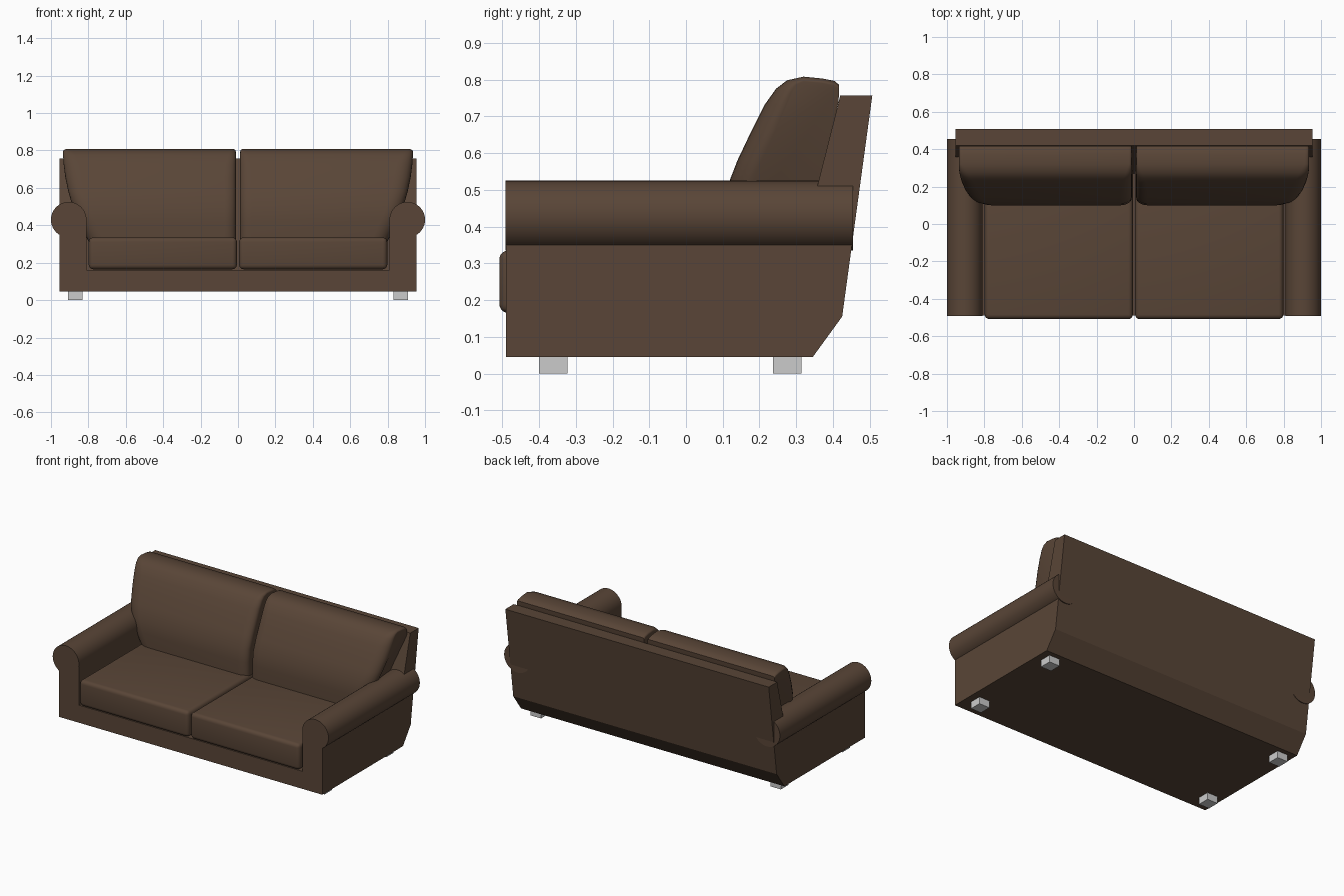
import bpy, bmesh, math

if "Cube" in bpy.data.objects:
    bpy.data.objects.remove(bpy.data.objects["Cube"])

brown = bpy.data.materials.new("brown_upholstery")
brown.diffuse_color = (0.10, 0.06, 0.038, 1)
brown.use_nodes = True
brown.node_tree.nodes["Principled BSDF"].inputs["Base Color"].default_value = brown.diffuse_color


def make(name, bm, mat=brown, smooth=None):
    bmesh.ops.recalc_face_normals(bm, faces=bm.faces)
    me = bpy.data.meshes.new(name)
    bm.to_mesh(me)
    bm.free()
    ob = bpy.data.objects.new(name, me)
    bpy.context.collection.objects.link(ob)
    if mat:
        me.materials.append(mat)
    if smooth:
        bpy.ops.object.select_all(action='DESELECT')
        ob.select_set(True)
        bpy.context.view_layer.objects.active = ob
        bpy.ops.object.shade_smooth_by_angle(angle=math.radians(smooth))
    return ob


def loft(sections):
    """Skin closed rings of equal length and cap both ends."""
    bm = bmesh.new()
    rings = [[bm.verts.new(p) for p in s] for s in sections]
    n = len(rings[0])
    for a, b in zip(rings, rings[1:]):
        for i in range(n):
            j = (i + 1) % n
            bm.faces.new((a[i], a[j], b[j], b[i]))
    bm.faces.new(rings[0])
    bm.faces.new(rings[-1])
    return bm


def prism(profile, half):
    return loft([[(x, y, z) for y, z in profile] for x in (-half, half)])


def box(x0, x1, y0, y1, z0, z1, bevel=0):
    bm = loft([[(x, y0, z0), (x, y1, z0), (x, y1, z1), (x, y0, z1)] for x in (x0, x1)])
    if bevel:
        bmesh.ops.bevel(bm, geom=bm.edges[:], offset=bevel, segments=5,
                        profile=0.5, affect='EDGES')
    return bm


# Frame: side silhouette with the seat well cut out between the arms
frame = make("frame", prism([(-.49, .045), (.345, .045), (.425, .155), (.507, .757),
                             (.42, .757), (.337, .43), (-.49, .43)], .955))
well = make("seat_well_cutter", prism([(-.6, .16), (.27, .16), (.337, .43),
                                       (.337, .5), (-.6, .5)], .81))
well.hide_render = True
cut = frame.modifiers.new("seat_well", 'BOOLEAN')
cut.operation = 'DIFFERENCE'
cut.solver = 'EXACT'
cut.object = well
bpy.context.view_layer.objects.active = frame
bpy.ops.object.modifier_apply(modifier=cut.name)
bpy.data.objects.remove(well)

# Back cushion side profile (y, z)
BACK = [(.10, .30), (.10, .42), (.109, .50), (.14, .58), (.178, .66), (.213, .73),
        (.245, .775), (.275, .798), (.32, .808), (.37, .803), (.405, .796),
        (.417, .785), (.415, .745), (.305, .30)]


def back_cushion(side):
    steps = [1 - math.cos(i * math.pi / 12) for i in range(7)]
    spans = [(0, s * .06, s) for s in steps] + [(1, s * .09, s) for s in reversed(steps)]
    sections = []
    for end, d, s in spans:
        f = 1 - math.sqrt(max(0, 1 - (1 - s) ** 2))
        ring = []
        for y, z in BACK:
            w = min(1, max(0, (.32 - y) / .12))
            top = max(0, (z - .7) / .1)
            # outer side flares out over the arm
            outer = .935 - .57 * (.8 - min(z, .8)) ** 2
            # rounding in plan shrinks towards the top and back edges
            dx = d * (.25 + .75 * w)
            x = outer - dx if end else .012 + dx
            ring.append((side * x, y + (.065 if end else .04) * f * w, z - .012 * f * top))
        sections.append(ring)
    return loft(sections)


for side, label in ((-1, "left"), (1, "right")):
    # Rolled arm top
    roll = [(side * .905 + .095 * math.cos(a), .43 + .095 * math.sin(a))
            for a in (i * math.tau / 40 for i in range(40))]
    make(label + "_arm_roll", loft([[(x, y, z) for x, z in roll] for y in (-.491, .455)]),
         smooth=35)

    # Cushions
    a, b = sorted((side * .006, side * .798))
    make(label + "_seat_cushion", box(a, b, -.508, .30, .165, .335, .024), smooth=35)
    make(label + "_back_cushion", back_cushion(side), smooth=40)

    # Feet
    a, b = sorted((side * .832, side * .908))
    for place, y0 in (("front", -.40), ("back", .237)):
        make(f"{label}_{place}_foot", box(a, b, y0, y0 + .077, 0, .045), mat=None)
